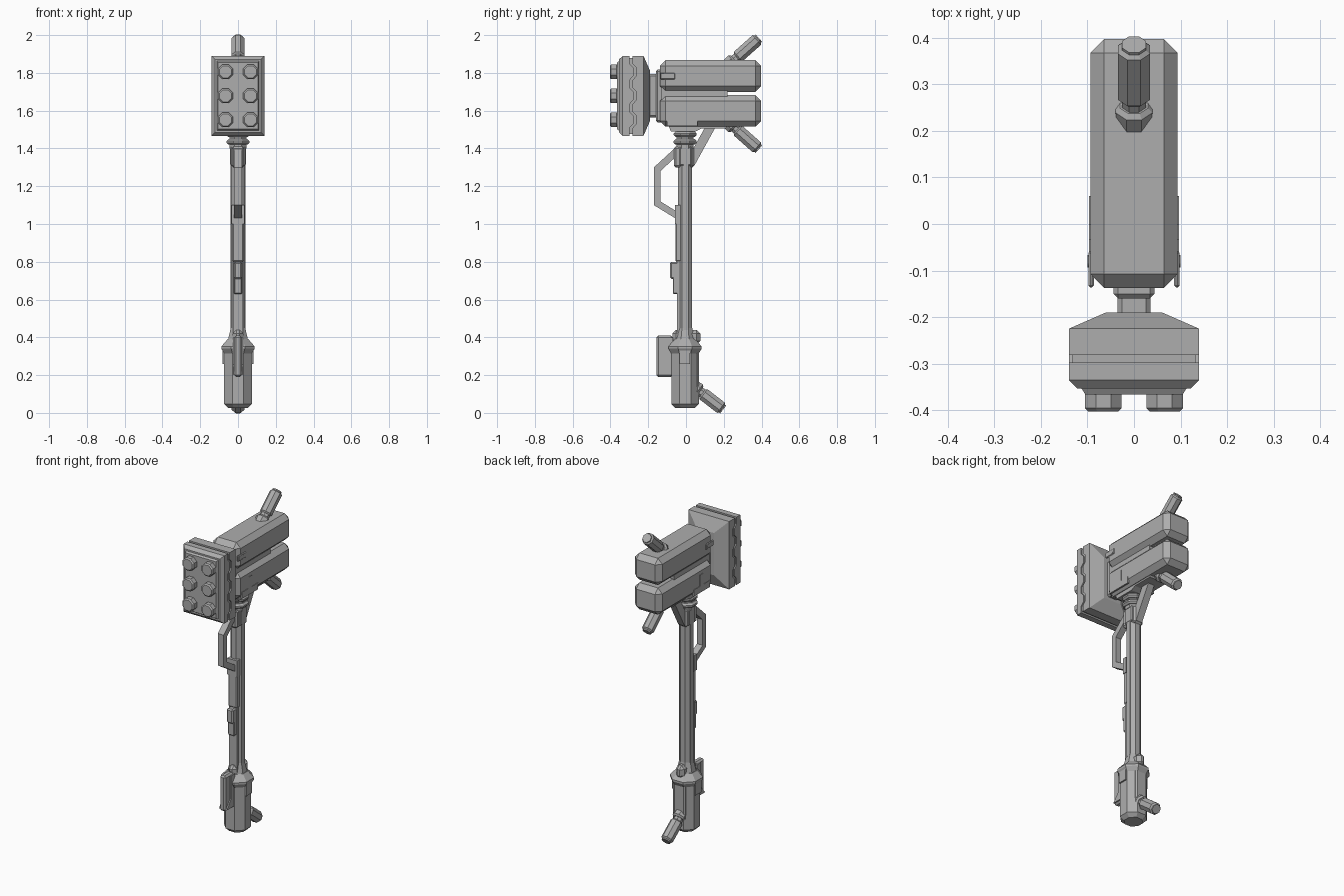
import bpy, bmesh, math
from mathutils import Matrix, Vector

if "Cube" in bpy.data.objects:
    bpy.data.objects.remove(bpy.data.objects["Cube"], do_unlink=True)

shade = (.42, .42, .42, 1)
grey = bpy.data.materials.new("mid grey")
grey.diffuse_color = shade
grey.use_nodes = True
grey.node_tree.nodes["Principled BSDF"].inputs["Base Color"].default_value = shade


def finish(bm, name, chamfer):
    """Turn a bmesh into a grey object, with its sharpest edges chamfered."""
    bmesh.ops.recalc_face_normals(bm, faces=bm.faces)
    mesh = bpy.data.meshes.new(name)
    bm.to_mesh(mesh)
    bm.free()
    mesh.materials.append(grey)
    part = bpy.data.objects.new(name, mesh)
    bpy.context.collection.objects.link(part)
    if chamfer:
        edge = part.modifiers.new("chamfer", 'BEVEL')
        edge.width = chamfer
        edge.segments = 1
        edge.limit_method = 'ANGLE'
        edge.angle_limit = math.radians(60)


def prism(name, profile, half_width, x=0, chamfer=0):
    """Extrude a side profile of (y, z) points across x."""
    bm = bmesh.new()
    face = bm.faces.new([bm.verts.new((x - half_width, y, z)) for y, z in profile])
    grown = bmesh.ops.extrude_face_region(bm, geom=[face], use_keep_orig=True)
    moved = [v for v in grown["geom"] if isinstance(v, bmesh.types.BMVert)]
    bmesh.ops.translate(bm, verts=moved, vec=(half_width * 2, 0, 0))
    finish(bm, name, chamfer)


def block(name, front, back, bottom, top, half_width, x=0, chamfer=0,
          front_inset=0, back_inset=0):
    """Box whose front or back face can be shrunk to give a taper."""
    bm = bmesh.new()
    bmesh.ops.create_cube(bm, size=2)
    for v in bm.verts:
        inset = front_inset if v.co.y < 0 else back_inset
        v.co = (x + v.co.x * (half_width - inset),
                front if v.co.y < 0 else back,
                top - inset if v.co.z > 0 else bottom + inset)
    finish(bm, name, chamfer)


def tube(name, start, end, radius, end_radius=None, chamfer=0):
    """Eight-sided bar between two points, measured across its flats."""
    start, end = Vector(start), Vector(end)
    axis = end - start
    corner = 1 / math.cos(math.pi / 8)
    turn = Vector((0, 0, 1)).rotation_difference(axis).to_matrix().to_4x4()
    bm = bmesh.new()
    bmesh.ops.create_cone(
        bm, cap_ends=True, segments=8, depth=axis.length,
        radius1=radius * corner, radius2=(end_radius or radius) * corner,
        matrix=Matrix.Translation((start + end) / 2) @ turn @ Matrix.Rotation(math.pi / 8, 4, 'Z'))
    finish(bm, name, chamfer)


def upright(name, bottom, top, radius, end_radius=None, chamfer=0):
    tube(name, (0, -.005, bottom), (0, -.005, top), radius, end_radius, chamfer)


def spike(name, root, tip, collar_length):
    root, tip = Vector(root), Vector(tip)
    direction = (tip - root).normalized()
    rim = root + direction * collar_length
    tube(name + "_collar", root, rim, radius=.035, end_radius=.04, chamfer=.01)
    tube(name + "_stem", root, tip, radius=.026)
    tube(name, rim + direction * .01, tip, radius=.034, chamfer=.015)


# Striking plate: tapered back, recessed core, stepped front
low, high = 1.467, 1.89
middle = (low + high) / 2
block("plate_back", front=-.225, back=-.19, bottom=low, top=high, half_width=.14, back_inset=.08)
block("plate_core", front=-.33, back=-.23, bottom=low + .01, top=high - .01, half_width=.132)
block("plate_front", front=-.354, back=-.335, bottom=low, top=high, half_width=.14, front_inset=.018)
block("plate_face", front=-.366, back=-.35, bottom=low + .025, top=high - .025, half_width=.115,
      front_inset=.01)

# Two rims with a zigzag seam between them
step = (high - low) / 20
raised = (0, 1, 5, 6, 7)
for name, flat, edge in (("front_rim", -.335, -.298), ("back_rim", -.225, -.282)):
    seam = [(edge + (.02 if abs(k) in raised else 0), middle + k * step) for k in range(-10, 11)]
    prism(name, seam + [(flat, high), (flat, low)], half_width=.14)

# Studs in two columns of three
for x in (-.066, .066):
    for row in (-1, 0, 1):
        z = middle + row * .127
        tube("stud", (x, -.36, z), (x, -.403, z), radius=.039, chamfer=.007)

# Neck
block("neck", front=-.2, back=-.12, bottom=middle - .115, top=middle + .115, half_width=.036, chamfer=.01)
block("neck_collar", front=-.16, back=-.12, bottom=middle - .14, top=middle + .14, half_width=.044,
      chamfer=.01)

# Twin head blocks and the core that joins them
for name, bottom in (("lower_block", 1.515), ("upper_block", 1.7)):
    block(name, front=-.138, back=.398, bottom=bottom, top=bottom + .167, half_width=.094, chamfer=.03)
block("block_core", front=-.13, back=.22, bottom=1.6, top=1.8, half_width=.07)

# Side latches and mount plates
for side in (-1, 1):
    block("side_latch", front=-.136, back=-.058, bottom=1.765, top=1.8, half_width=.006,
          x=side * .092, chamfer=.004)
    pin = Vector((side * .09, -.08, 1.783))
    tube("latch_pin", pin, pin + Vector((side * .01, 0, 0)), radius=.013)
    block("mount_plate", front=-.1, back=.06, bottom=1.52, top=1.56, half_width=.005, x=side * .092)
    block("mount_tab", front=-.033, back=0, bottom=1.55, top=1.63, half_width=.005, x=side * .092)
prism("mount_base", [(-.1, 1.54), (-.08, 1.49), (.05, 1.49), (.08, 1.505), (.21, 1.505), (.23, 1.54)],
      half_width=.06)

# Ringed joint under the head
upright("joint_core", bottom=1.4, top=1.52, radius=.045)
for z in (1.42, 1.46):
    upright("joint_ring", bottom=z, top=z + .03, radius=.06, chamfer=.01)

# Shaft, rails and bracket
upright("shaft", bottom=.4, top=1.45, radius=.038)
block("side_rail", front=-.012, back=.012, bottom=.44, top=1.32, half_width=.041)
block("front_rail", front=-.048, back=0, bottom=.42, top=1.1, half_width=.027)
block("front_rail_pad", front=-.056, back=0, bottom=.8, top=1.1, half_width=.03, chamfer=.006)
block("shaft_bracket", front=-.064, back=.043, bottom=1.3, top=1.41, half_width=.033, chamfer=.01)
block("bracket_cheeks", front=-.035, back=.03, bottom=1.31, top=1.41, half_width=.042, chamfer=.005)

# Fore grip
block("fore_grip", front=-.085, back=-.03, bottom=.71, top=.8, half_width=.022, chamfer=.008)
block("fore_grip_tail", front=-.07, back=-.03, bottom=.63, top=.75, half_width=.022, chamfer=.005)

# Loop handle, its opening a smaller copy of its outline
outline = [(-.05, 1.41), (-.17, 1.3), (-.17, 1.1), (-.04, 1.02)]
opening = [(y * .8, 1.2 + (z - 1.2) * .8) for y, z in reversed(outline)]
prism("loop_handle", outline + opening, half_width=.02)
block("loop_foot", front=-.058, back=-.03, bottom=1, top=1.1, half_width=.034)

# Rear strut
prism("rear_strut", [(.03, 1.31), (.045, 1.31), (.155, 1.51), (.1, 1.51), (.03, 1.385)],
      half_width=.022)

# Pommel grip and flared guard
upright("pommel", bottom=.025, top=.34, radius=.073, chamfer=.022)
upright("guard_skirt", bottom=.31, top=.34, radius=.07, end_radius=.088)
upright("guard_rim", bottom=.34, top=.352, radius=.088)
upright("guard_cone", bottom=.352, top=.39, radius=.088, end_radius=.055)
upright("guard_neck", bottom=.39, top=.455, radius=.052, end_radius=.037)
block("guard_spine", front=-.072, back=.076, bottom=.36, top=.44, half_width=.028, chamfer=.02)
block("pommel_back_plate", front=0, back=.068, bottom=.13, top=.33, half_width=.04, chamfer=.008)
for side in (-1, 1):
    block("guard_tab", front=-.035, back=.022, bottom=.26, top=.345, half_width=.012, x=side * .07)

# Front fin
block("front_fin", front=-.156, back=-.07, bottom=.19, top=.41, half_width=.02, chamfer=.01)
prism("fin_cheeks", [(-.15, .2), (-.07, .2), (-.07, .4), (-.106, .4), (-.106, .255)], half_width=.027)

# Angled spikes on the head and pommel
spike("upper_spike", root=(0, .19, 1.81), tip=(0, .386, 1.984), collar_length=.09)
spike("lower_spike", root=(0, .19, 1.57), tip=(0, .386, 1.396), collar_length=.09)
spike("pommel_spike", root=(0, .03, .147), tip=(0, .197, .018), collar_length=.055)
